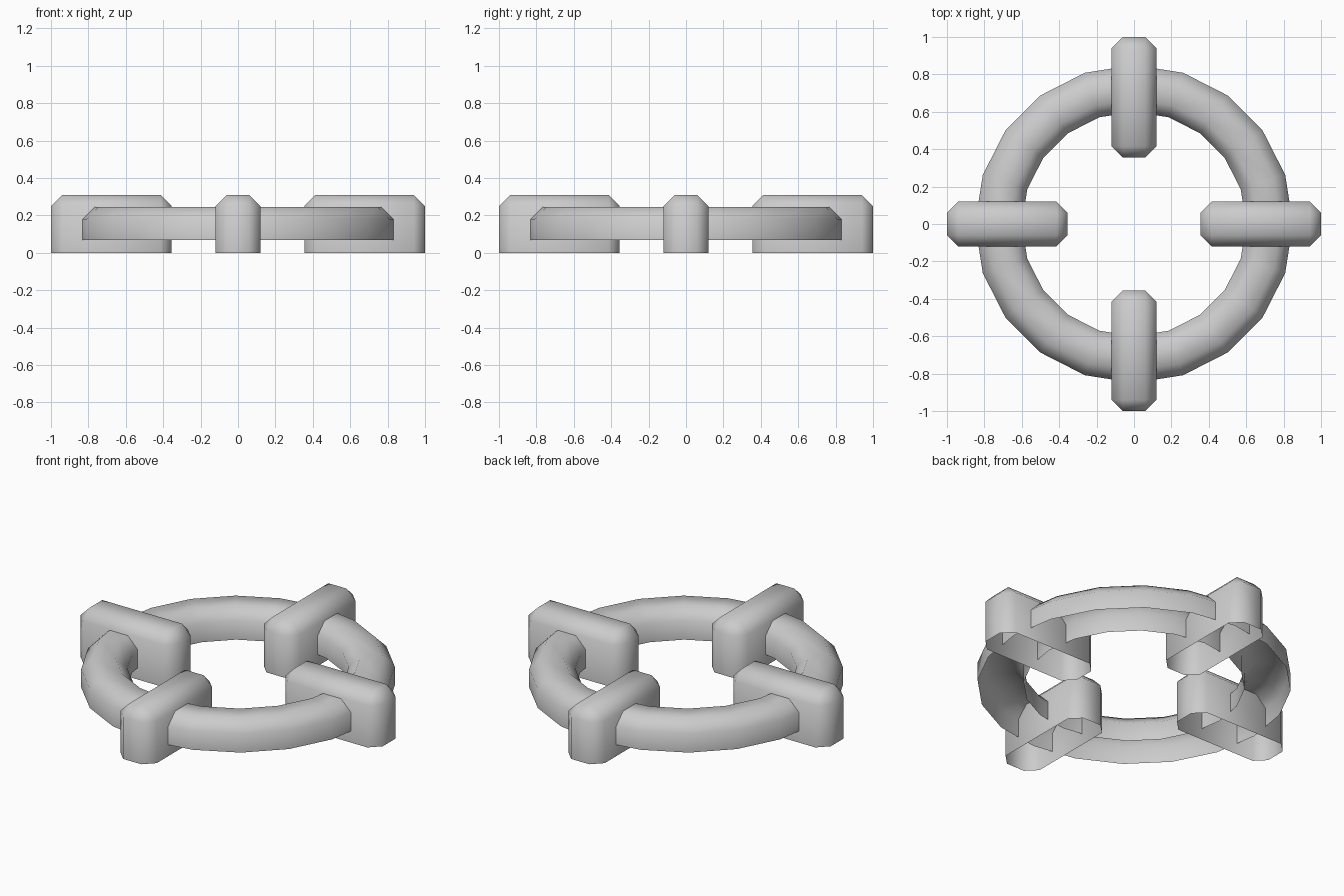
import bpy, bmesh
from math import cos, sin, pi, radians
from mathutils import Matrix

if "Cube" in bpy.data.objects:
    bpy.data.objects.remove(bpy.data.objects["Cube"])


def add_object(name, bm):
    bmesh.ops.recalc_face_normals(bm, faces=bm.faces[:])
    for f in bm.faces:
        f.smooth = True
    mesh = bpy.data.meshes.new(name)
    bm.to_mesh(mesh)
    bm.free()
    obj = bpy.data.objects.new(name, mesh)
    bpy.context.collection.objects.link(obj)
    return obj


# Ring: open-bottomed chamfered channel swept around z in 20 steps
profile = [(0.85, 0.068), (0.85, 0.18), (0.785, 0.245),
           (0.665, 0.245), (0.60, 0.18), (0.60, 0.068)]
SEGMENTS = 20
bm = bmesh.new()
loops = []
for i in range(SEGMENTS):
    a = 2 * pi * i / SEGMENTS
    loops.append([bm.verts.new((r * cos(a), r * sin(a), z)) for r, z in profile])
for i in range(SEGMENTS):
    p, q = loops[i], loops[(i + 1) % SEGMENTS]
    for j in range(len(profile) - 1):
        bm.faces.new((p[j], q[j], q[j + 1], p[j + 1]))
ring = add_object("ring", bm)
# make sure the channel's skin faces outward (top faces point up)
if max(ring.data.polygons, key=lambda f: abs(f.normal.z)).normal.z < 0:
    ring.data.flip_normals()

# Clamp blocks: hollow from below, chamfered on the top and upright edges
X0, X1, W, H, C = 0.355, 1.0, 0.12, 0.31, 0.06
for k, side in enumerate(("right", "back", "left", "front")):
    bm = bmesh.new()
    bmesh.ops.create_cube(bm, size=1, matrix=Matrix.Translation(((X0 + X1) / 2, 0, H / 2))
                          @ Matrix.Diagonal((X1 - X0, 2 * W, H, 1)))
    edges = [e for e in bm.edges if max(v.co.z for v in e.verts) > 0.1]
    bmesh.ops.bevel(bm, geom=edges, offset=C, segments=1, affect='EDGES', profile=0.5)
    bm.normal_update()
    # remove the underside
    under = [f for f in bm.faces if f.normal.z < -0.9]
    bmesh.ops.delete(bm, geom=under, context='FACES')
    bm.transform(Matrix.Rotation(radians(90 * k), 4, 'Z'))
    block = add_object("clamp_block_" + side, bm)
    if max(block.data.polygons, key=lambda f: abs(f.normal.z)).normal.z < 0:
        block.data.flip_normals()
